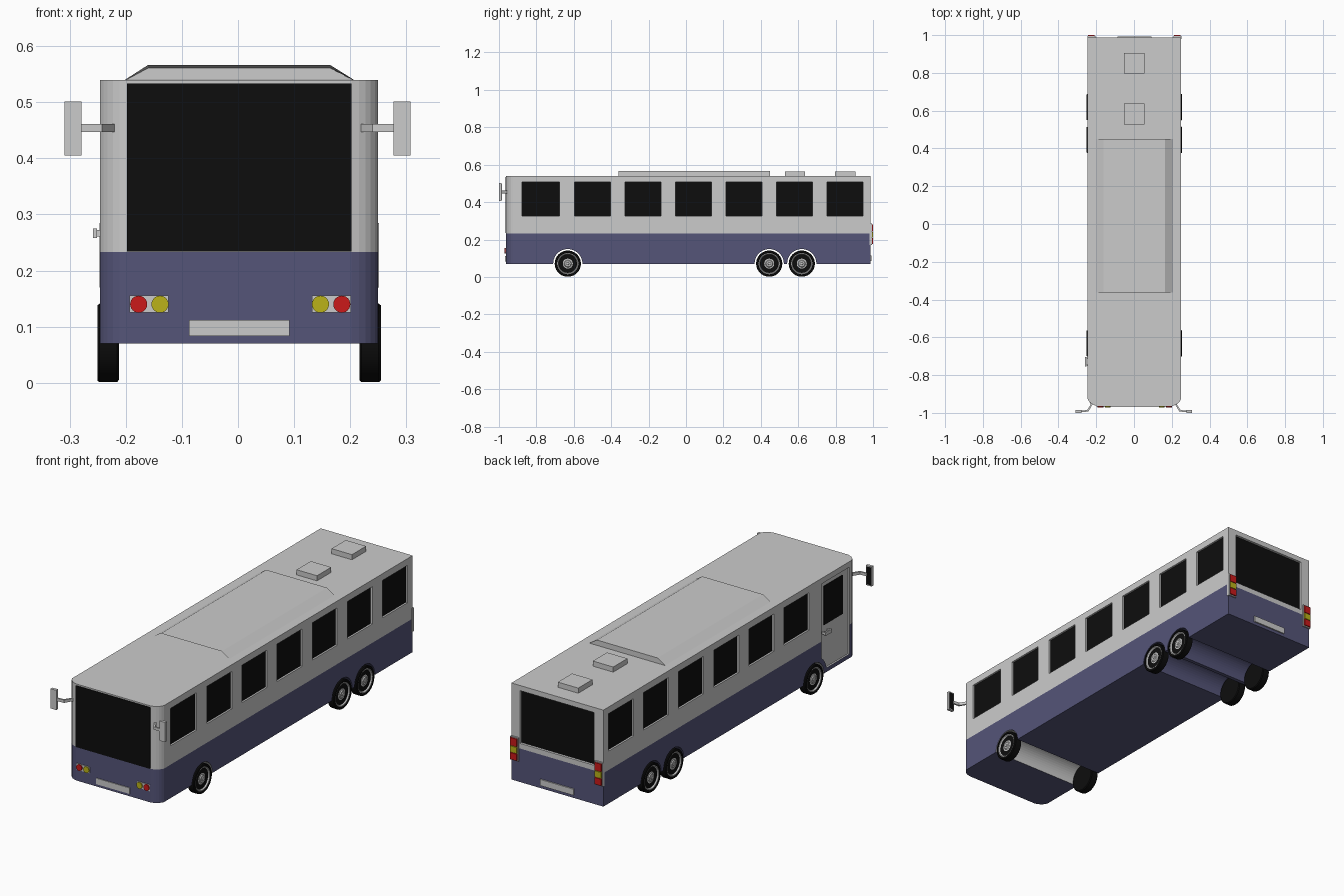
import bpy, bmesh
from math import sin, cos, pi, radians

if "Cube" in bpy.data.objects:
    bpy.data.objects.remove(bpy.data.objects["Cube"])

CX, HW = 0.002, 0.2477            # body centre line and half width
WHEEL_Y, WHEEL_Z = (-0.632, 0.445, 0.619), 0.071


def material(name, rgb):
    m = bpy.data.materials.new(name)
    m.diffuse_color = (*rgb, 1)
    m.use_nodes = True
    m.node_tree.nodes["Principled BSDF"].inputs["Base Color"].default_value = m.diffuse_color
    return m


GREY = material("light_grey", (0.8, 0.8, 0.8))
BLUE = material("dark_blue", (0.09, 0.09, 0.19))
BLACK = material("black", (0.004, 0.004, 0.004))
RED = material("red", (0.6, 0.01, 0.01))
YELLOW = material("yellow", (0.5, 0.45, 0.01))


def finish(name, bm, mats):
    bmesh.ops.recalc_face_normals(bm, faces=bm.faces)
    me = bpy.data.meshes.new(name)
    bm.to_mesh(me)
    bm.free()
    for m in mats:
        me.materials.append(m)
    ob = bpy.data.objects.new(name, me)
    bpy.context.collection.objects.link(ob)
    return ob


def loft(name, rings, mats):
    """Skin a list of equal-length point rings and cap both ends."""
    bm = bmesh.new()
    vs = [[bm.verts.new(p) for p in ring] for ring in rings]
    n = len(vs[0])
    for a, b in zip(vs, vs[1:]):
        for i in range(n):
            j = (i + 1) % n
            bm.faces.new((a[i], a[j], b[j], b[i]))
    bm.faces.new(vs[0])
    bm.faces.new(vs[-1])
    return finish(name, bm, mats)


def prism(name, pts, axis, levels, mats=()):
    place = {'x': lambda p, q, a: (a, p, q),
             'y': lambda p, q, a: (p, a, q),
             'z': lambda p, q, a: (p, q, a)}[axis]
    return loft(name, [[place(p, q, a) for p, q in pts] for a in levels], mats)


def box(name, x, y, z, *mats):
    x = sorted(x)
    pts = [(x[0], y[0]), (x[1], y[0]), (x[1], y[1]), (x[0], y[1])]
    return prism(name, pts, 'z', z, mats)


def circle(u, v, r, n=32):
    return [(u + r * cos(2 * pi * i / n), v + r * sin(2 * pi * i / n)) for i in range(n)]


def activate(ob):
    bpy.ops.object.select_all(action='DESELECT')
    ob.select_set(True)
    bpy.context.view_layer.objects.active = ob


def cut(ob, cutter, index):
    """Subtract the cutter; the cut faces take the material slot given."""
    cutter.data.materials.append(BLUE)
    cutter.data.materials.append(GREY)
    for f in cutter.data.polygons:
        f.material_index = index
    mod = ob.modifiers.new("cut", 'BOOLEAN')
    mod.operation = 'DIFFERENCE'
    mod.solver = 'EXACT'
    mod.object = cutter
    activate(ob)
    bpy.ops.object.modifier_apply(modifier=mod.name)
    bpy.data.objects.remove(cutter)


# Body shell: plan outline with rounded front corners, blue below and grey above
corner = []
for i in range(6):
    t = i / 5
    corner.append(((1-t)**2 * HW + 2*t*(1-t) * 0.236 + t*t * 0.2,
                   (1-t)**2 * -0.926 + 2*t*(1-t) * -0.955 + t*t * -0.963))
half = [(HW, 0.987)] + corner
outline = [(CX + x, y) for x, y in half] + [(CX - x, y) for x, y in reversed(half)]
body = prism("body", outline, 'z', (0.07, 0.233, 0.54), (BLUE, GREY))
for f in body.data.polygons:
    f.material_index = int(f.center.z > 0.234)

# Wheel arches running through the underside
for i, y in enumerate(WHEEL_Y):
    cut(body, prism("arch_cutter", circle(y, WHEEL_Z, 0.078, 48), 'x', (-0.4, 0.4)), int(i == 0))

# Side windows, recessed; the left side has a door in place of the first
spans = [(-0.877, -0.676)] + [(-0.595 + 0.27 * k, -0.403 + 0.27 * k) for k in range(6)]
for s in (-1, 1):
    for y in spans[int(s < 0):]:
        cut(body, box("window_cutter", (CX + s * (HW - 0.012), CX + s * 0.3), y, (0.325, 0.507)), 1)
        box("side_window", (CX + s * (HW - 0.02), CX + s * (HW - 0.009)), y, (0.325, 0.507), BLACK)

# Rear window and windscreen
cut(body, box("window_cutter", (-0.195, 0.203), (0.972, 1.1), (0.258, 0.515)), 1)
box("rear_window", (-0.195, 0.203), (0.96, 0.975), (0.258, 0.515), BLACK)
box("windscreen", (-0.198, 0.202), (-0.966, -0.95), (0.234, 0.533), BLACK)

# Door recess with a notch around the front wheel arch
arc = [(WHEEL_Y[0] + 0.1 * cos(radians(a)), WHEEL_Z + 0.1 * sin(radians(a)))
       for a in (125.5, 137, 148, 159, 169)]
door = [(-0.907, 0.09), (-0.907, 0.513), (arc[0][0], 0.513)] + arc
left = CX - HW
cut(body, prism("door_cutter", door, 'x', (left - 0.1, left + 0.008)), 1)
box("door_window", (left + 0.006, left + 0.02), (-0.865, -0.72), (0.3, 0.49), BLACK)
box("door_handle", (left - 0.013, left - 0.006), (-0.755, -0.705), (0.258, 0.275))
for y in (-0.752, -0.715):
    box("handle_mount", (left - 0.008, left + 0.01), (y, y + 0.008), (0.261, 0.272))

# Roof air unit: trapezoid housing, open at the front
unit = prism("roof_unit", [(-0.203, 0.539), (0.208, 0.539), (0.165, 0.566), (-0.161, 0.566)],
             'y', (-0.362, 0.449))
bm = bmesh.new()
bm.from_mesh(unit.data)
front = min(bm.faces, key=lambda f: f.calc_center_median().y)
bmesh.ops.inset_individual(bm, faces=[front], thickness=0.005)
bmesh.ops.translate(bm, verts=front.verts, vec=(0, 0.06, 0))
bm.to_mesh(unit.data)
bm.free()

# Roof hatches
for y in (0.528, 0.797):
    box("roof_hatch", (-0.054, 0.056), (y, y + 0.109), (0.535, 0.565))

# Wheels
def lathe(name, profile, x, y, s, mat=()):
    rings = [[(x + s * a, p, q) for p, q in circle(y, WHEEL_Z, r, 40)] for a, r in profile]
    ob = loft(name, rings, mat)
    activate(ob)
    bpy.ops.object.shade_smooth_by_angle(angle=radians(35))


TYRE = [(-0.0385, 0.066), (-0.035, 0.070), (-0.004, 0.070), (0, 0.067), (0, 0.059), (-0.008, 0.056)]
RIM = [(-0.03, 0.057), (-0.002, 0.057), (-0.002, 0.053), (-0.011, 0.047), (-0.007, 0.02),
       (-0.003, 0.016), (-0.003, 0.008), (0, 0.006)]
for s in (-1, 1):
    for y in WHEEL_Y:
        lathe("tyre", TYRE, CX + s * 0.2528, y, s, (BLACK,))
        lathe("rim", RIM, CX + s * 0.2528, y, s)

# Paired lamps and mirrors
for s in (-1, 1):
    fx = lambda v: 0.004 + s * v
    box("headlight_panel", (fx(0.128), fx(0.197)), (-0.966, -0.945), (0.125, 0.156))
    for v, m in ((0.181, RED), (0.143, YELLOW)):
        prism("headlight", circle(fx(v), 0.14, 0.0152, 24), 'y', (-0.971, -0.96), (m,))

    rx = lambda v: CX + s * v
    box("tail_light_housing", (rx(0.206), rx(0.249)), (0.98, 0.994), (0.17, 0.285))
    for z0, z1, m in ((0.175, 0.207, RED), (0.21, 0.24, YELLOW), (0.243, 0.28, RED)):
        box("tail_light", (rx(0.21), rx(0.245)), (0.985, 1.0), (z0, z1), m)

    mx = lambda v: -0.001 + s * v
    arm = [(0.235, -0.94), (0.228, -0.956), (0.247, -0.985), (0.282, -0.988), (0.282, -0.996),
           (0.241, -0.993), (0.219, -0.956), (0.219, -0.94)]
    prism("mirror_arm", [(mx(x), y) for x, y in arm], 'z', (0.447, 0.461))
    box("mirror_housing", (mx(0.278), mx(0.308)), (-1.0, -0.986), (0.405, 0.501))
    box("mirror_glass", (mx(0.281), mx(0.305)), (-0.987, -0.985), (0.41, 0.496), BLACK)

# Blank plates front and rear
box("front_plate", (-0.087, 0.092), (-0.967, -0.95), (0.083, 0.112))
box("rear_plate", (-0.088, 0.092), (0.98, 0.993), (0.085, 0.115))
